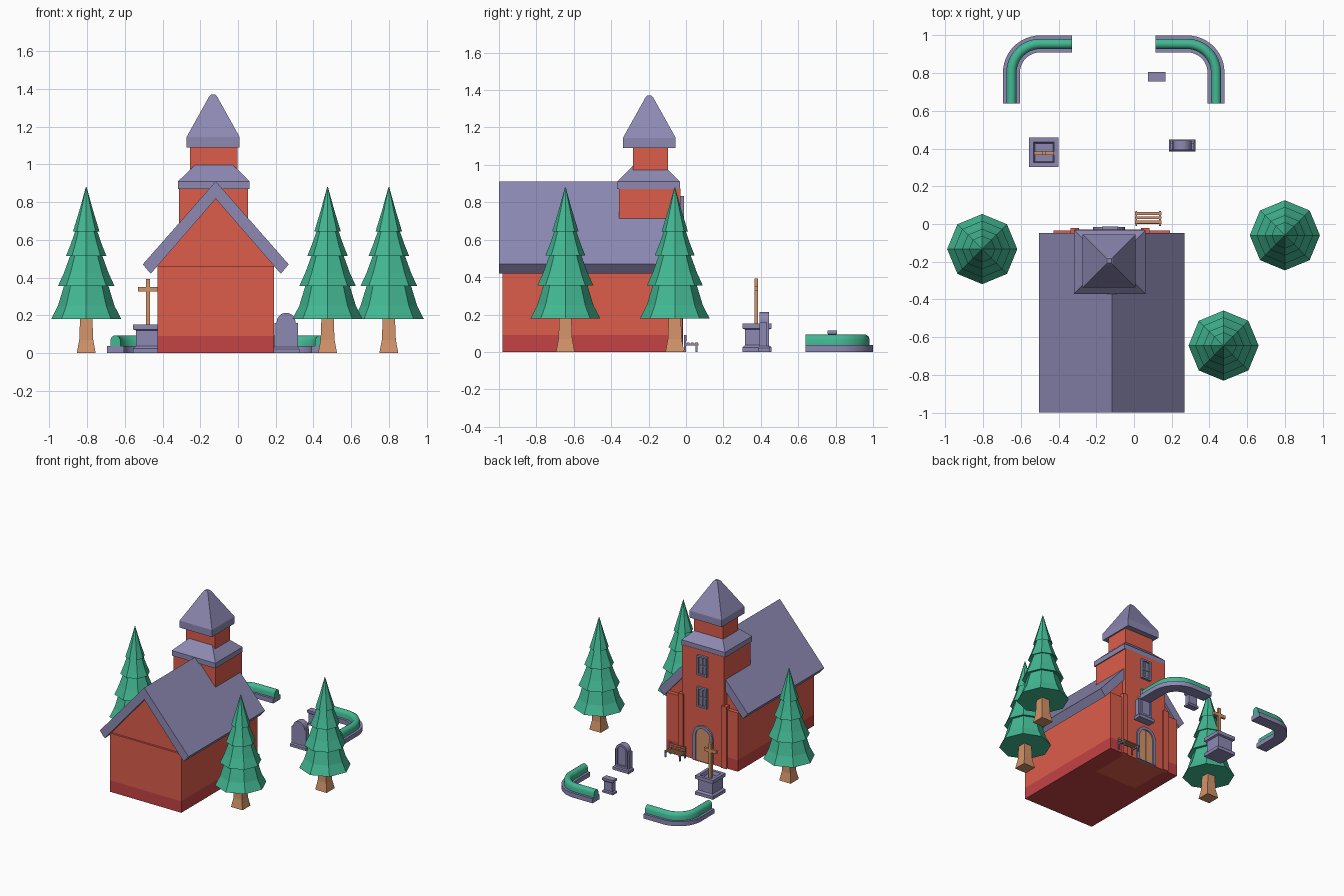
import bpy, bmesh, math

if "Cube" in bpy.data.objects:
    bpy.data.objects.remove(bpy.data.objects["Cube"])

def mat(name, rgb):
    m = bpy.data.materials.new(name)
    m.diffuse_color = (*rgb, 1)
    m.use_nodes = True
    m.node_tree.nodes["Principled BSDF"].inputs["Base Color"].default_value = m.diffuse_color
    return m

RED = mat("red_wall", (0.72, 0.11, 0.07))
DARK = mat("dark_red", (0.55, 0.055, 0.058))
STONE = mat("slate", (0.266, 0.25, 0.45))
GREEN = mat("leaf_green", (0.055, 0.48, 0.29))
WOOD = mat("wood", (0.65, 0.29, 0.14))
GLASS = mat("window_grey", (0.2, 0.2, 0.27))

def loft(name, rings, m, closed=False, smooth=False):
    """Skin rings of equal length; cap the ends, or join last to first."""
    bm = bmesh.new()
    rows = [[bm.verts.new(p) for p in r] for r in rings]
    n = len(rows[0])
    for a, b in zip(rows, rows[1:] + (rows[:1] if closed else [])):
        for i in range(n):
            j = (i + 1) % n
            bm.faces.new((a[i], a[j], b[j], b[i]))
    if not closed:
        bm.faces.new(rows[0])
        bm.faces.new(rows[-1])
    bmesh.ops.recalc_face_normals(bm, faces=bm.faces)
    me = bpy.data.meshes.new(name)
    bm.to_mesh(me)
    bm.free()
    me.materials.append(m)
    ob = bpy.data.objects.new(name, me)
    bpy.context.collection.objects.link(ob)
    if smooth:
        bpy.ops.object.select_all(action='DESELECT')
        ob.select_set(True)
        bpy.context.view_layer.objects.active = ob
        bpy.ops.object.shade_smooth_by_angle(angle=math.radians(35))
    return ob

def rect(cx, cy, hx, hy, z):
    return [(cx - hx, cy - hy, z), (cx + hx, cy - hy, z), (cx + hx, cy + hy, z), (cx - hx, cy + hy, z)]

def stack(name, cx, cy, levels, m):
    """Stacked rectangles: (half x, half y, z)."""
    return loft(name, [rect(cx, cy, *l) for l in levels], m)

def box(name, x0, x1, y0, y1, z0, z1, m):
    return stack(name, (x0 + x1) / 2, (y0 + y1) / 2,
                 [((x1 - x0) / 2, (y1 - y0) / 2, z) for z in (z0, z1)], m)

def prism(name, pts, y0, y1, m):
    return loft(name, [[(x, y, z) for x, z in pts] for y in (y0, y1)], m)

def frame(name, outer, inner, y0, y1, m):
    return loft(name, [[(x, y, z) for x, z in p] for p, y in
                       ((outer, y0), (outer, y1), (inner, y1), (inner, y0))], m, closed=True)

def arch(cx, r, z0, z1, n=10):
    return [(cx - r, z0)] + [(cx - r * math.cos(math.pi * i / n), z1 + r * math.sin(math.pi * i / n))
                             for i in range(n + 1)] + [(cx + r, z0)]

def window_rect(cx, hx, z0, z1):
    return [(cx - hx, z0), (cx + hx, z0), (cx + hx, z1), (cx - hx, z1)]

# Church hall: base course, walls, recessed gable, roof
C = -0.118
box("hall_base", C - 0.31, C + 0.31, -0.98, -0.034, 0, 0.09, DARK)
box("hall_walls", C - 0.31, C + 0.31, -0.98, -0.034, 0.09, 0.462, RED)
prism("hall_gable", [(C - 0.31, 0.462), (C + 0.31, 0.462), (C, 0.822)], -0.965, -0.065, RED)
prism("hall_roof", [(C, 0.91), (C + 0.387, 0.47), (C + 0.345, 0.42), (C, 0.818),
                    (C - 0.345, 0.42), (C - 0.387, 0.47)], -1.0, -0.048, STONE)

# Tower, its skirt roof, belfry and spire
T = -0.128
box("tower_walls", T - 0.184, T + 0.182, -0.358, -0.03, 0, 0.875, RED)
stack("tower_skirt_roof", T, -0.201, [(0.19, 0.169, 0.87), (0.19, 0.169, 0.91), (0.1, 0.08, 0.998)], STONE)
box("belfry", T - 0.126, T + 0.126, -0.283, -0.097, 0.93, 1.095, RED)
stack("spire", -0.132, -0.196, [(0.141, 0.141, 1.09), (0.141, 0.141, 1.145), (0.02, 0.02, 1.362),
                                (0.012, 0.012, 1.37)], STONE)
for s, x in (("left", -0.315), ("right", 0.06)):
    box("pilaster_" + s, x - 0.022, x + 0.022, -0.06, -0.02, 0, 0.49, RED)

# Arched door
D = -0.132
frame("door_frame", arch(D, 0.085, 0, 0.2), arch(D, 0.062, 0, 0.2), -0.04, -0.016, STONE)
prism("door_panel", arch(D, 0.064, 0, 0.2), -0.04, -0.026, WOOD)
box("door_seam", D - 0.003, D + 0.003, -0.03, -0.023, 0, 0.26, WOOD)

# Tower windows with glazing bars
for i, z in enumerate((0.43, 0.68)):
    frame(f"window_frame_{i}", window_rect(T, 0.043, z, z + 0.155),
          window_rect(T, 0.031, z + 0.013, z + 0.142), -0.04, -0.012, STONE)
    prism(f"window_pane_{i}", window_rect(T, 0.033, z + 0.01, z + 0.145), -0.04, -0.025, GLASS)
    box(f"window_bar_v_{i}", T - 0.004, T + 0.004, -0.03, -0.018, z + 0.01, z + 0.145, STONE)
    box(f"window_bar_h_{i}", T - 0.033, T + 0.033, -0.03, -0.018, z + 0.073, z + 0.081, STONE)

# Fir trees: eight-sided tiered crown on a flared square trunk
TIERS = [(0.186, 0.18), (0.15, 0.25), (0.115, 0.365), (0.15, 0.355), (0.118, 0.425), (0.082, 0.525),
         (0.107, 0.515), (0.083, 0.575), (0.055, 0.655), (0.07, 0.645), (0.035, 0.76), (0.002, 0.88)]
for i, (x, y) in enumerate([(-0.805, -0.133), (0.8, -0.06), (0.475, -0.645)]):
    stack(f"tree_trunk_{i}", x, y, [(0.05, 0.05, 0), (0.037, 0.037, 0.07), (0.032, 0.032, 0.2)], WOOD)
    loft(f"tree_crown_{i}", [[(x + r * math.cos(k * math.pi / 4), y + r * math.sin(k * math.pi / 4), z)
                              for k in range(8)] for r, z in TIERS], GREEN)

# Curved hedges in stone kerbs, mirrored about the path
PATH = [(-0.65, 0.64, 1, 0)]
for k in range(13):
    a = math.pi - math.pi / 2 * k / 12
    PATH.append((-0.498 + 0.152 * math.cos(a), 0.803 + 0.152 * math.sin(a), -math.cos(a), math.sin(a)))
PATH.append((-0.33, 0.955, 0, 1))

def sweep(name, profile, m, mirror):
    rings = []
    for x, y, nx, ny in PATH:
        nx = -abs(nx)
        ring = [(x + nx * o, y + ny * o, z) for o, z in profile]
        rings.append([(-0.215 - px, py, pz) if mirror else (px, py, pz) for px, py, pz in ring])
    loft(name, rings, m, smooth=True)

KERB = [(-0.045, 0), (0.045, 0), (0.045, 0.036), (-0.045, 0.036)]
HEDGE = [(0.027, 0.03), (0.027, 0.068), (0.02, 0.084), (0.008, 0.092),
         (-0.008, 0.092), (-0.02, 0.084), (-0.027, 0.068), (-0.027, 0.03)]
for s, mirror in (("left", False), ("right", True)):
    sweep("kerb_" + s, KERB, STONE, mirror)
    sweep("hedge_" + s, HEDGE, GREEN, mirror)

# Cross on a hollowed plinth
stack("cross_plinth", -0.478, 0.38, [
    (0.078, 0.078, 0), (0.078, 0.078, 0.025), (0.064, 0.064, 0.036), (0.064, 0.064, 0.12),
    (0.078, 0.078, 0.125), (0.078, 0.078, 0.152), (0.055, 0.055, 0.152), (0.048, 0.048, 0.125)], STONE)
box("cross_post", -0.489, -0.466, 0.365, 0.386, 0.1, 0.393, WOOD)
box("cross_arm", -0.531, -0.424, 0.367, 0.384, 0.325, 0.35, WOOD)

# Gravestone with recessed face
G = 0.255
stack("gravestone_base", G, 0.417, [(0.07, 0.032, 0), (0.07, 0.032, 0.022), (0.062, 0.024, 0.032)], STONE)
box("gravestone_body", G - 0.062, G + 0.062, 0.392, 0.43, 0.02, 0.16, STONE)
prism("gravestone_top", arch(G, 0.05, 0.15, 0.163), 0.392, 0.43, STONE)
frame("gravestone_rim", arch(G, 0.05, 0.03, 0.163), arch(G, 0.037, 0.045, 0.158), 0.425, 0.443, STONE)

# Small stone post
stack("stone_post", 0.12, 0.781, [(0.046, 0.025, 0), (0.046, 0.025, 0.015), (0.037, 0.019, 0.022),
                                  (0.037, 0.019, 0.09), (0.046, 0.025, 0.097), (0.046, 0.025, 0.115)], STONE)

# Bench facing away from the church
for s, x in (("left", 0.012), ("right", 0.137)):
    box("bench_back_leg_" + s, x - 0.005, x + 0.005, -0.01, 0.0, 0, 0.09, STONE)
    box("bench_front_leg_" + s, x - 0.005, x + 0.005, 0.052, 0.062, 0, 0.045, STONE)
    box("bench_rail_" + s, x - 0.005, x + 0.005, -0.01, 0.068, 0.035, 0.045, STONE)
for i in range(3):
    y = 0.005 + 0.022 * i
    box(f"bench_seat_slat_{i}", 0.004, 0.145, y, y + 0.014, 0.044, 0.051, WOOD)
for i, z in enumerate((0.06, 0.077)):
    box(f"bench_back_slat_{i}", 0.004, 0.145, -0.001, 0.006, z, z + 0.012, WOOD)
